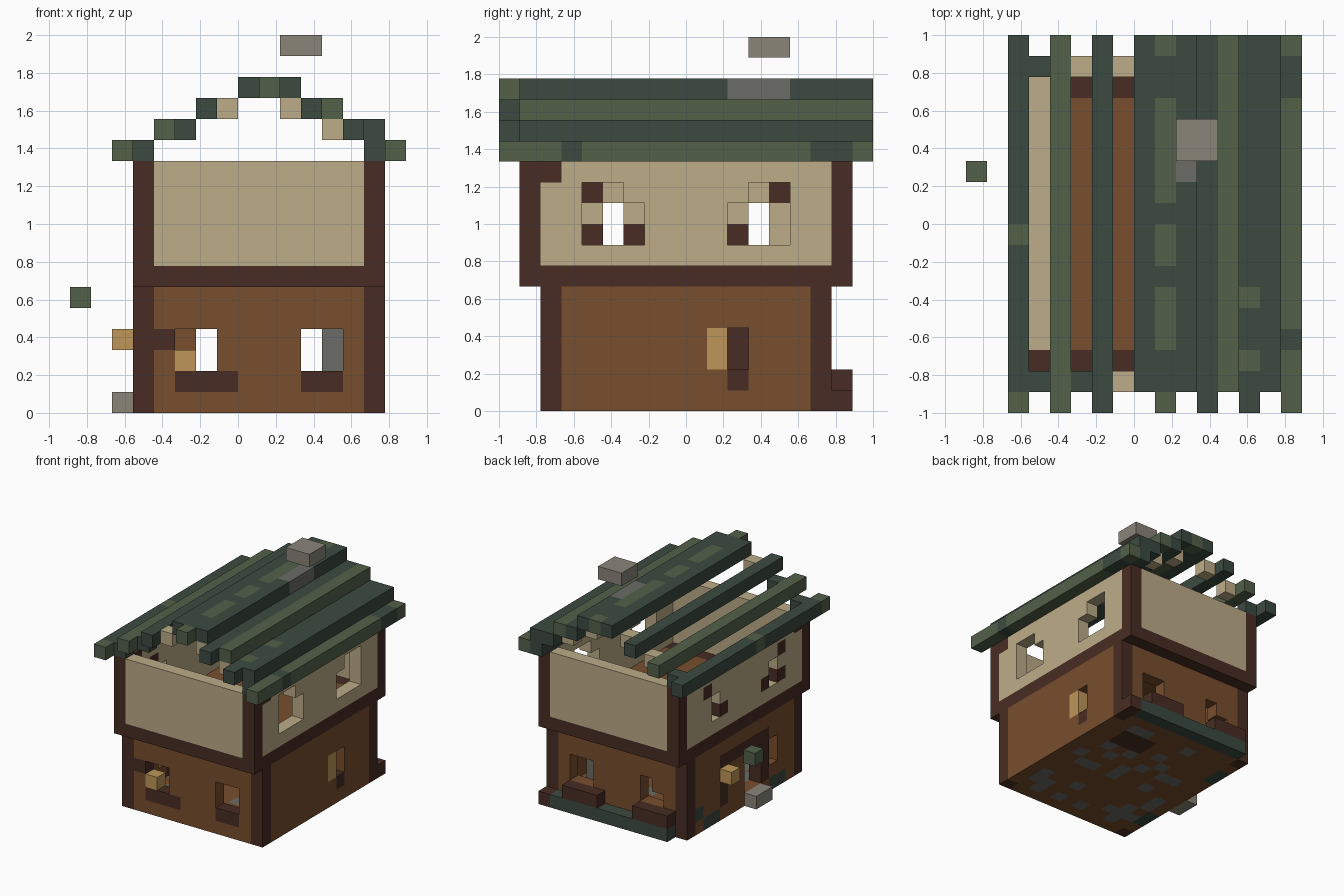
import bpy, bmesh, random
from mathutils import Vector

U = 1 / 9                      # edge of one block
ORIGIN = Vector((-8 * U, -1, 0))
random.seed(4)

cube = bpy.data.objects.get("Cube")
if cube:
    bpy.data.objects.remove(cube)

# Colours, given as sRGB bytes
PALETTE = {
    "dark_green": (59, 74, 64), "moss_green": (82, 96, 73),
    "plaster": (188, 172, 136), "wood": (120, 78, 46),
    "dark_timber": (72, 44, 35), "stone": (107, 107, 102),
    "pale_stone": (138, 133, 121), "lamp_gold": (190, 150, 88),
}
NAMES = list(PALETTE)


def linear(v):
    v /= 255
    return v / 12.92 if v < 0.04045 else ((v + 0.055) / 1.055) ** 2.4


MATS = []
for name, rgb in PALETTE.items():
    mat = bpy.data.materials.new(name)
    mat.use_nodes = True
    colour = (*[linear(c) for c in rgb], 1)
    mat.diffuse_color = colour
    bsdf = next(n for n in mat.node_tree.nodes if n.type == 'BSDF_PRINCIPLED')
    bsdf.inputs["Base Color"].default_value = colour
    bsdf.inputs["Roughness"].default_value = 0.9
    MATS.append(mat)


class Part:
    """A set of coloured unit blocks; ranges are half open (start, end)."""

    def __init__(self, name):
        self.name, self.cells = name, {}

    def fill(self, xs, ys, zs, colour):
        for x in range(*xs):
            for y in range(*ys):
                for z in range(*zs):
                    self.cells[x, y, z] = colour
        return self

    def paint(self, colour, *cells):
        for c in cells:
            self.cells[c] = colour

    def cut(self, xs, ys, zs):
        for c in list(self.cells):
            if all(a <= v < b for v, (a, b) in zip(c, (xs, ys, zs))):
                del self.cells[c]

    def walls(self, xs, ys, zs, colour):
        self.fill(xs, ys, zs, colour)
        self.cut((xs[0] + 1, xs[1] - 1), (ys[0] + 1, ys[1] - 1), zs)
        # timber corner posts
        for x in (xs[0], xs[1] - 1):
            for y in (ys[0], ys[1] - 1):
                self.fill((x, x + 1), (y, y + 1), zs, "dark_timber")

    def build(self):
        """Emit only the outer skin of the blocks."""
        bm = bmesh.new()
        verts = {}
        for cell, colour in self.cells.items():
            for axis in range(3):
                for side in (0, 1):
                    step = list(cell)
                    step[axis] += 2 * side - 1
                    if tuple(step) in self.cells:
                        continue
                    b, c = (axis + 1) % 3, (axis + 2) % 3
                    ring = []
                    for p, q in ((0, 0), (1, 0), (1, 1), (0, 1)):
                        k = list(cell)
                        k[axis] += side
                        k[b] += p
                        k[c] += q
                        k = tuple(k)
                        if k not in verts:
                            verts[k] = bm.verts.new(ORIGIN + Vector(k) * U)
                        ring.append(verts[k])
                    face = bm.faces.new(ring if side else ring[::-1])
                    face.material_index = NAMES.index(colour)
        mesh = bpy.data.meshes.new(self.name)
        bm.to_mesh(mesh)
        bm.free()
        for m in MATS:
            mesh.materials.append(m)
        ob = bpy.data.objects.new(self.name, mesh)
        bpy.context.collection.objects.link(ob)


# Lower storey: wooden walls on a floor with stones
low = Part("lower_storey")
low.walls((3, 15), (2, 16), (0, 6), "wood")
low.fill((4, 14), (3, 15), (0, 1), "wood")
for x in range(4, 14):
    for y in range(3, 15):
        if random.random() < 0.22:
            low.paint("stone", (x, y, 0))
low.fill((10, 13), (12, 14), (0, 1), "dark_timber")
# front windows with timber sills and a lamp
low.cut((5, 7), (2, 3), (2, 4))
low.cut((11, 13), (2, 3), (2, 4))
low.fill((5, 8), (2, 3), (1, 2), "dark_timber")
low.fill((11, 13), (2, 3), (1, 2), "dark_timber")
low.paint("dark_timber", (4, 2, 3))
low.paint("lamp_gold", (5, 2, 2))
# back windows
low.cut((6, 7), (15, 16), (2, 4))
low.cut((5, 6), (15, 16), (2, 3))
low.cut((11, 13), (15, 16), (2, 4))
# left side slit with a lamp
low.cut((14, 15), (11, 12), (2, 4))
low.fill((14, 15), (10, 11), (2, 4), "lamp_gold")
low.paint("dark_timber", (14, 11, 1))
# right side door, frame and window
low.fill((3, 4), (6, 12), (1, 5), "dark_timber")
low.cut((3, 4), (7, 9), (1, 4))
low.fill((3, 4), (9, 11), (1, 4), "wood")
low.cut((3, 4), (5, 6), (2, 4))
low.paint("dark_green", (3, 4, 0), (3, 5, 0), (3, 13, 0), (3, 14, 1), (3, 12, 0))
low.build()

# Upper storey: plaster walls overhanging front and back on a timber band
up = Part("upper_storey")
up.walls((3, 15), (1, 17), (6, 12), "plaster")
up.fill((3, 15), (1, 17), (6, 7), "dark_timber")
up.fill((4, 14), (3, 15), (6, 7), "wood")
for x in (3, 14):
    up.paint("dark_timber", (x, 2, 11))
# left windows are wide, right windows narrow with timber blocks
for y, notch, top in ((4, 6, 4), (11, 11, 13)):
    up.cut((14, 15), (y, y + 3), (8, 10))
    up.cut((14, 15), (y, y + 3), (10, 11))
    up.fill((14, 15), (notch, notch + 1), (10, 11), "plaster")
    up.paint("dark_timber", (3, top, 10), (3, notch, 8))
    hole = 5 if y == 4 else 12
    up.cut((3, 4), (hole, hole + 1), (8, 10))
up.paint("dark_timber", (3, 4, 8))
up.build()

# Roof: (column, layer, first row, colour) for each long beam
BEAMS = [
    (2, 12, 0, "dark_green"), (4, 13, 0, "moss_green"), (6, 14, 0, "dark_green"),
    (8, 15, 1, "dark_green"), (9, 15, 0, "dark_green"), (10, 15, 1, "dark_green"),
    (11, 14, 0, "dark_green"), (12, 14, 1, "moss_green"), (13, 13, 0, "dark_green"),
    (14, 13, 1, "dark_green"), (14, 12, 1, "dark_green"), (15, 12, 0, "moss_green"),
]
roof = Part("roof_beams")
for x, z, y, colour in BEAMS:
    roof.fill((x, x + 1), (y, 18), (z, z + 1), colour)
# weathered patches
for x, z, a, b, colour in (
        (2, 12, 0, 1, "moss_green"), (2, 12, 8, 9, "moss_green"),
        (9, 15, 0, 1, "moss_green"), (9, 15, 3, 6, "moss_green"),
        (9, 15, 7, 9, "moss_green"), (9, 15, 10, 15, "moss_green"),
        (9, 15, 17, 18, "moss_green"), (13, 13, 2, 3, "moss_green"),
        (13, 13, 5, 6, "moss_green"), (15, 12, 3, 4, "dark_green"),
        (15, 12, 15, 17, "dark_green"), (10, 15, 11, 14, "stone")):
    roof.fill((x, x + 1), (a, b), (z, z + 1), colour)
roof.build()

# Stepped gable blocks joining the beams at both ends
gable = Part("gable_blocks")
for y in (1, 16):
    gable.paint("dark_green", (3, y, 12))
    gable.paint("dark_green" if y == 1 else "plaster", (5, y, 13))
    gable.paint("plaster", (7, y, 14), (10, y, 14), (12, y, 13))
gable.build()

# Chimney cap and hearth
Part("chimney_cap").fill((10, 12), (12, 14), (17, 18), "pale_stone").build()
Part("hearth").fill((12, 13), (12, 14), (1, 4), "stone").build()

# Planter shelf and window boxes at the back
shelf = Part("back_shelf").fill((4, 15), (16, 17), (0, 1), "dark_green")
shelf.paint("dark_timber", (14, 16, 0))
shelf.build()
for name, x in (("window_box_right", 4), ("window_box_left", 10)):
    Part(name).fill((x, x + 3), (16, 17), (1, 2), "dark_timber").build()

# Door step, lantern and hanging leaf block on the right side
Part("door_step").fill((2, 3), (7, 9), (0, 1), "pale_stone").build()
Part("lantern").fill((2, 3), (11, 12), (3, 4), "lamp_gold").build()
Part("leaf_block").fill((0, 1), (11, 12), (5, 6), "moss_green").build()
